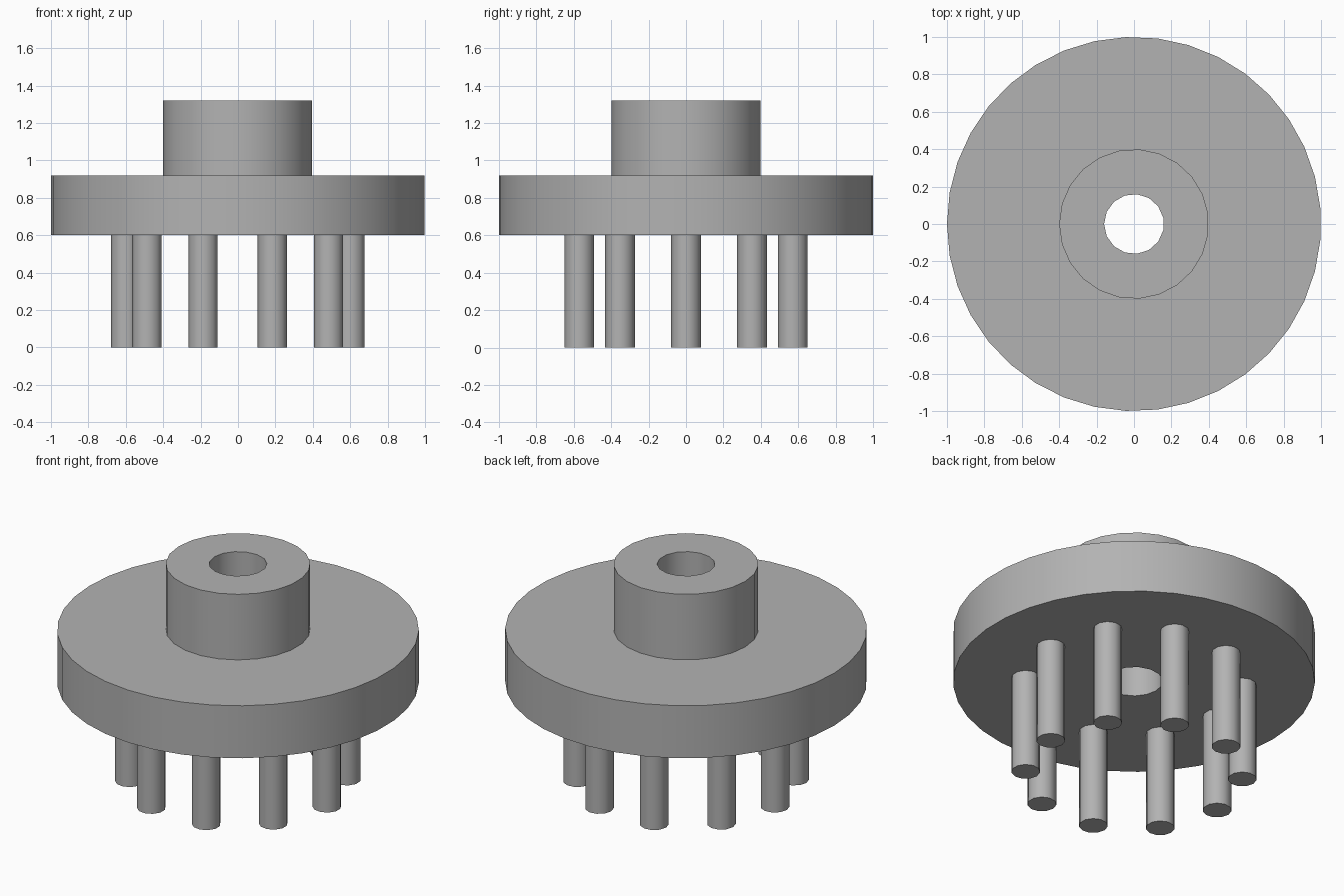
import bpy, bmesh
from math import cos, sin, pi, radians

cube = bpy.data.objects.get("Cube")
if cube:
    bpy.data.objects.remove(cube, do_unlink=True)

grey = bpy.data.materials.new("plain grey")
grey.use_nodes = True
colour = (0.45, 0.45, 0.45, 1)
grey.diffuse_color = colour
grey.node_tree.nodes["Principled BSDF"].inputs["Base Color"].default_value = colour


def finish(name, bm):
    """Turn a bmesh into a smooth-sided object with crisp rims."""
    bmesh.ops.recalc_face_normals(bm, faces=bm.faces)
    mesh = bpy.data.meshes.new(name)
    bm.to_mesh(mesh)
    bm.free()
    mesh.materials.append(grey)
    obj = bpy.data.objects.new(name, mesh)
    bpy.context.collection.objects.link(obj)
    bpy.ops.object.select_all(action='DESELECT')
    obj.select_set(True)
    bpy.context.view_layer.objects.active = obj
    bpy.ops.object.shade_smooth_by_angle(angle=radians(40))
    return obj


def ring(bm, radius, z, sides, centre=(0, 0)):
    """Closed loop of edges with a corner pointing to -x."""
    verts = []
    for i in range(sides):
        a = pi + 2 * pi * i / sides
        verts.append(bm.verts.new((centre[0] + radius * cos(a),
                                   centre[1] + radius * sin(a), z)))
    return [bm.edges.new((verts[i - 1], verts[i])) for i in range(sides)]


def wall(bm, lower, upper):
    bmesh.ops.bridge_loops(bm, edges=lower + upper)


def annulus(bm, outer, inner):
    bmesh.ops.triangle_fill(bm, edges=outer + inner, use_beauty=True)


# Flange and hub: one stepped body with a through bore
BASE, STEP, TOP = 0.6, 0.92, 1.32
bm = bmesh.new()
rim_low, rim_high = ring(bm, 1, BASE, 37), ring(bm, 1, STEP, 37)
hub_low, hub_high = ring(bm, 0.4, STEP, 23), ring(bm, 0.4, TOP, 23)
bore_low, bore_high = ring(bm, 0.16, BASE, 15), ring(bm, 0.16, TOP, 15)
for lower, upper in ((rim_low, rim_high), (hub_low, hub_high), (bore_low, bore_high)):
    wall(bm, lower, upper)
for outer, inner in ((rim_low, bore_low), (rim_high, hub_low), (hub_high, bore_high)):
    annulus(bm, outer, inner)
finish("flanged_hub", bm)

# Circle of pins under the flange
PINS = 10
for i in range(PINS):
    a = 2 * pi * i / PINS
    centre = (0.6 * cos(a), 0.6 * sin(a))
    bm = bmesh.new()
    low, high = (ring(bm, 0.08, z, 11, centre) for z in (0, BASE))
    wall(bm, low, high)
    bmesh.ops.contextual_create(bm, geom=low)
    bmesh.ops.contextual_create(bm, geom=high)
    finish(f"pin_{i + 1}", bm)
